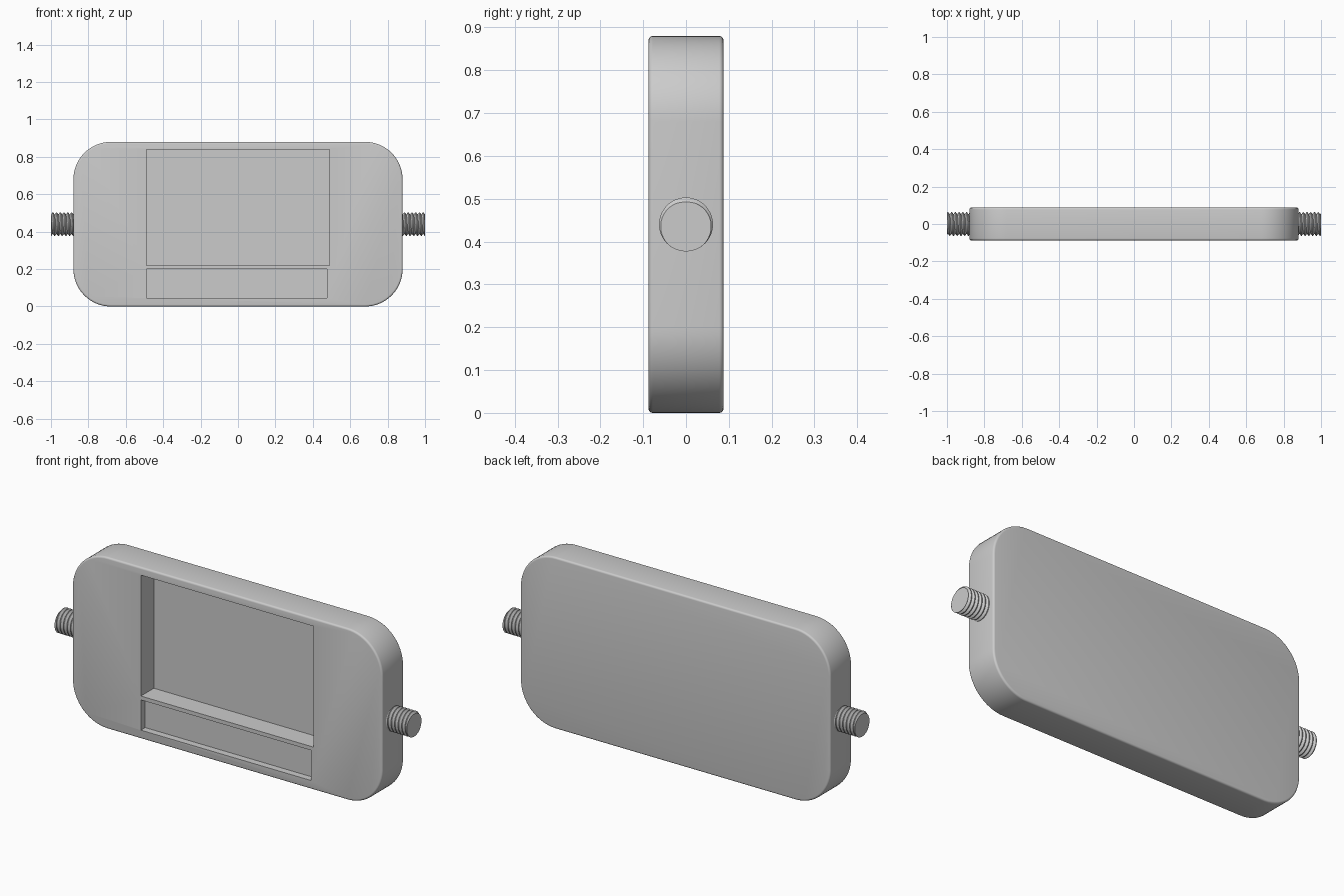
import bpy, bmesh
from math import cos, sin, pi, radians

if "Cube" in bpy.data.objects:
    bpy.data.objects.remove(bpy.data.objects["Cube"], do_unlink=True)

GREY = (0.6, 0.6, 0.6, 1)
grey = bpy.data.materials.new("plain grey")
grey.use_nodes = True
grey.diffuse_color = GREY
grey.node_tree.nodes["Principled BSDF"].inputs["Base Color"].default_value = GREY

HALF, DEPTH, MID = 0.88, 0.175, 0.44


def make_object(name, bm):
    bmesh.ops.recalc_face_normals(bm, faces=bm.faces)
    mesh = bpy.data.meshes.new(name)
    bm.to_mesh(mesh)
    bm.free()
    mesh.materials.append(grey)
    obj = bpy.data.objects.new(name, mesh)
    bpy.context.collection.objects.link(obj)
    return obj


def box(x0, x1, y0, y1, z0, z1):
    bm = bmesh.new()
    bmesh.ops.create_cube(bm, size=1)
    for v in bm.verts:
        v.co.x = x1 if v.co.x > 0 else x0
        v.co.y = y1 if v.co.y > 0 else y0
        v.co.z = z1 if v.co.z > 0 else z0
    return bm


def activate(obj):
    bpy.ops.object.select_all(action='DESELECT')
    obj.select_set(True)
    bpy.context.view_layer.objects.active = obj


def smooth(obj, angle):
    activate(obj)
    bpy.ops.object.shade_smooth_by_angle(angle=radians(angle))


# Body: slab with big rounded corners and a softened rim
bm = box(-HALF, HALF, -DEPTH / 2, DEPTH / 2, 0, 2 * MID)
corners = [e for e in bm.edges if abs(e.verts[0].co.y - e.verts[1].co.y) > 0.1]
bmesh.ops.bevel(bm, geom=corners, offset=0.2, segments=16, profile=0.5, affect='EDGES')
rim = [e for e in bm.edges if abs(e.verts[0].co.y - e.verts[1].co.y) < 0.01]
bmesh.ops.bevel(bm, geom=rim, offset=0.01, segments=4, profile=0.5, affect='EDGES')
body = make_object("body", bm)

# Front recesses: deep screen opening and shallow label strip below
front = -DEPTH / 2
for name, x1, z0, z1, depth in (("screen_cutter", 0.49, 0.22, 0.84, 0.105),
                                ("strip_cutter", 0.475, 0.045, 0.2, 0.035)):
    cutter = make_object(name, box(-0.49, x1, front - 0.1, front + depth, z0, z1))
    cutter.hide_render = True
    mod = body.modifiers.new(name, 'BOOLEAN')
    mod.operation = 'DIFFERENCE'
    mod.solver = 'EXACT'
    mod.object = cutter
    activate(body)
    bpy.ops.object.modifier_apply(modifier=mod.name)
    bpy.data.objects.remove(cutter, do_unlink=True)
smooth(body, 35)


# Threaded stubs: helical ridge wound around a short rod
def threaded_stub(name, side):
    pitch, sides, root, crest = 0.02, 48, 0.052, 0.063
    start, end = HALF - 0.005, 1.0
    profile = ((0, root), (0.4, crest), (0.6, crest))
    shape = profile + ((1, root),)

    def radius(turn):
        turn %= 1
        for (a, ra), (b, rb) in zip(shape, shape[1:]):
            if turn <= b:
                return ra + (rb - ra) * (turn - a) / (b - a)

    bm = bmesh.new()
    turns = int((end - start) / pitch) + 3
    rows = []
    for k in range(turns * len(profile)):
        turn = k // len(profile) - 1 + profile[k % len(profile)][0]
        row = []
        for j in range(sides):
            a = j / sides
            x = min(max(start + pitch * (turn + a), start), end)
            r = radius((x - start) / pitch - a)
            row.append(bm.verts.new((side * x, side * r * cos(2 * pi * a),
                                     MID + r * sin(2 * pi * a))))
        rows.append(row)
    step = len(profile)
    for k in range(len(rows) - 1):
        for j in range(sides):
            if j < sides - 1:
                a, b = rows[k][j + 1], rows[k + 1][j + 1]
            elif k + 1 + step < len(rows):
                a, b = rows[k + step][0], rows[k + 1 + step][0]
            else:
                continue
            bm.faces.new((rows[k][j], a, b, rows[k + 1][j]))
    bmesh.ops.remove_doubles(bm, verts=bm.verts, dist=0.00005)
    # Flat caps close both ends
    open_edges = [e for e in bm.edges if e.is_boundary]
    bmesh.ops.holes_fill(bm, edges=open_edges, sides=0)
    stub = make_object(name, bm)
    smooth(stub, 25)


threaded_stub("left_threaded_stub", 1)
threaded_stub("right_threaded_stub", -1)
